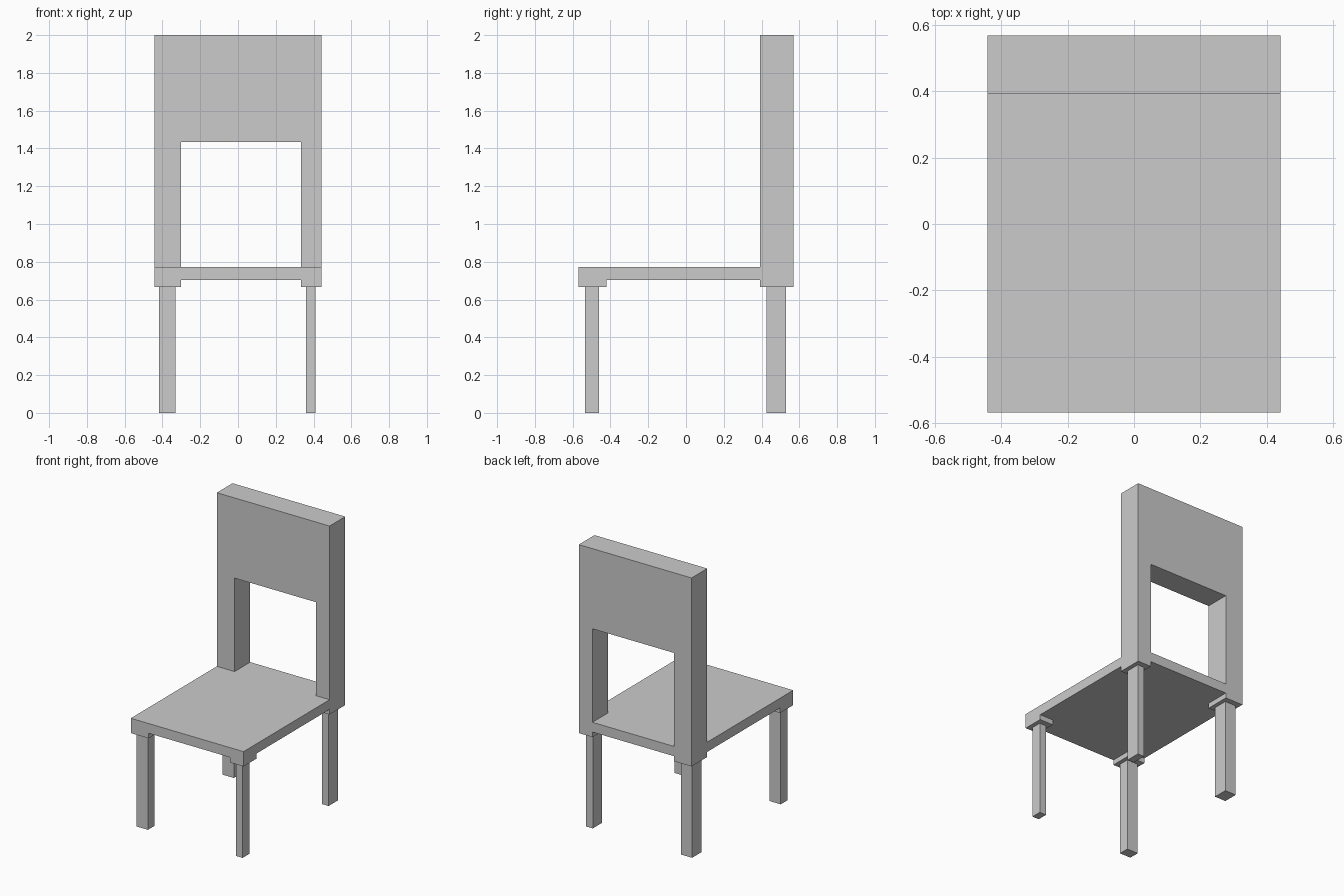
import bpy, bmesh
from mathutils import Vector

if "Cube" in bpy.data.objects:
    bpy.data.objects.remove(bpy.data.objects["Cube"])

W, D = 0.441, 0.568            # half width and half depth
XL, XR = -0.302, 0.334         # inner faces of left and right posts
BACK_Y = 0.393                 # front face of the backrest
SEAT_LO, SEAT_HI, LEG_TOP = 0.703, 0.772, 0.667


def prism(name, points, direction):
    """Extrude a flat outline along a direction into a closed solid."""
    bm = bmesh.new()
    face = bm.faces.new([bm.verts.new(p) for p in points])
    ext = bmesh.ops.extrude_face_region(bm, geom=[face], use_keep_orig=True)
    verts = [g for g in ext["geom"] if isinstance(g, bmesh.types.BMVert)]
    bmesh.ops.translate(bm, verts=verts, vec=Vector(direction))
    bmesh.ops.recalc_face_normals(bm, faces=bm.faces)
    mesh = bpy.data.meshes.new(name)
    bm.to_mesh(mesh)
    bm.free()
    obj = bpy.data.objects.new(name, mesh)
    bpy.context.collection.objects.link(obj)
    return obj


def box(name, x, y, z):
    outline = [(x[0], y[0], z[0]), (x[1], y[0], z[0]), (x[1], y[1], z[0]), (x[0], y[1], z[0])]
    return prism(name, outline, (0, 0, z[1] - z[0]))


# Seat slab, with a tongue running back between the two posts
plan = [(-W, -D), (W, -D), (W, BACK_Y), (XR, BACK_Y), (XR, D), (XL, D), (XL, BACK_Y), (-W, BACK_Y)]
prism("seat", [(x, y, SEAT_LO) for x, y in plan], (0, 0, SEAT_HI - SEAT_LO))

# Backrest: two posts joined by a tall upper panel
arch = [(-W, LEG_TOP), (XL, LEG_TOP), (XL, 1.433), (XR, 1.433),
        (XR, LEG_TOP), (W, LEG_TOP), (W, 2.0), (-W, 2.0)]
prism("backrest", [(x, BACK_Y, z) for x, z in arch], (0, D - BACK_Y, 0))

# Legs, with corner blocks under the front of the seat
sides = {"left": ((-0.418, -0.33), (-W, XL)), "right": ((0.359, 0.411), (XR, W))}
rows = {"front": (-0.535, -0.461), "back": (0.425, 0.529)}
for side, (leg_x, block_x) in sides.items():
    box(f"front_{side}_corner_block", block_x, (-D, -0.422), (LEG_TOP, SEAT_LO))
    for row, leg_y in rows.items():
        box(f"{row}_{side}_leg", leg_x, leg_y, (0, LEG_TOP))
